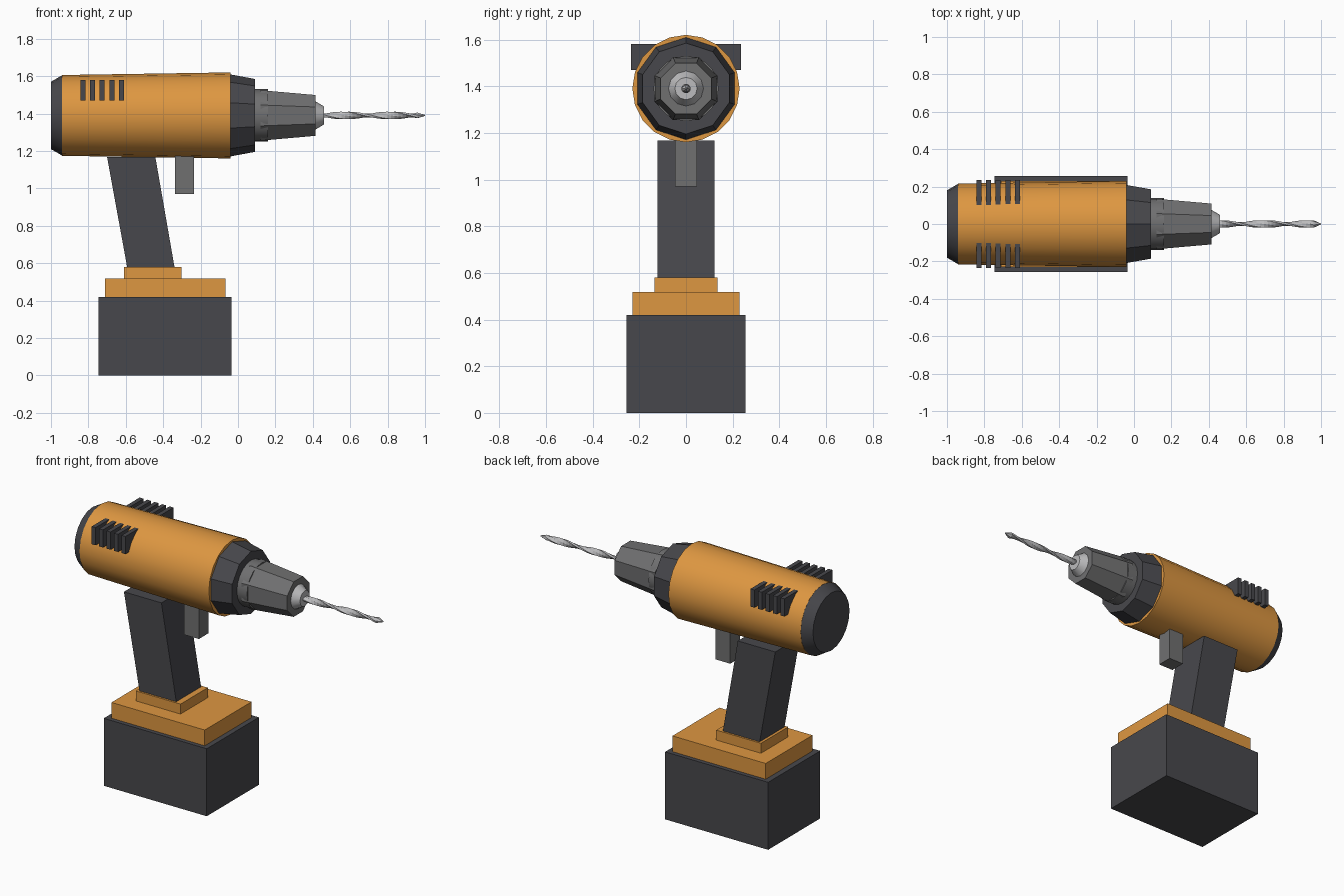
import bpy, bmesh, math

if "Cube" in bpy.data.objects:
    bpy.data.objects.remove(bpy.data.objects["Cube"])

AXIS_Z = 1.39  # height of the barrel axis


def material(name, rgb):
    m = bpy.data.materials.new(name)
    m.diffuse_color = (*rgb, 1)
    m.use_nodes = True
    m.node_tree.nodes["Principled BSDF"].inputs["Base Color"].default_value = m.diffuse_color
    return m


ORANGE = material("orange", (0.73, 0.31, 0.053))
DARK = material("dark_grey", (0.064, 0.064, 0.072))
GREY = material("mid_grey", (0.16, 0.16, 0.163))
SILVER = material("silver", (0.50, 0.50, 0.51))


def finish(bm, name, mat, smooth=False):
    bmesh.ops.recalc_face_normals(bm, faces=bm.faces)
    me = bpy.data.meshes.new(name)
    bm.to_mesh(me)
    bm.free()
    me.materials.append(mat)
    ob = bpy.data.objects.new(name, me)
    bpy.context.collection.objects.link(ob)
    if smooth:
        bpy.ops.object.select_all(action='DESELECT')
        ob.select_set(True)
        bpy.context.view_layer.objects.active = ob
        bpy.ops.object.shade_smooth_by_angle(angle=math.radians(30))
    return ob


def loft(name, mat, sections, smooth=False):
    """Skin closed rings of points and cap both ends."""
    bm = bmesh.new()
    rings = [[bm.verts.new(p) for p in s] for s in sections]
    n = len(rings[0])
    for a, b in zip(rings, rings[1:]):
        for i in range(n):
            j = (i + 1) % n
            bm.faces.new((a[i], a[j], b[j], b[i]))
    bm.faces.new(rings[0])
    bm.faces.new(rings[-1])
    return finish(bm, name, mat, smooth)


def ring(x, ry, rz, sides, turn=0.0):
    """Ring around the barrel axis, elliptical, rotated by turn."""
    pts = []
    for i in range(sides):
        a = 2 * math.pi * i / sides
        y, z = ry * math.sin(a), rz * math.cos(a)
        pts.append((x, y * math.cos(turn) - z * math.sin(turn),
                    AXIS_Z + y * math.sin(turn) + z * math.cos(turn)))
    return pts


def turned(name, mat, profile, sides, turn=0.0, smooth=False):
    return loft(name, mat, [ring(x, r, r, sides, turn) for x, r in profile], smooth)


def rect(x0, x1, hy, z):
    return [(x0, -hy, z), (x1, -hy, z), (x1, hy, z), (x0, hy, z)]


def box(name, mat, x0, x1, hy, z0, z1):
    return loft(name, mat, [rect(x0, x1, hy, z0), rect(x0, x1, hy, z1)])


# Barrel: motor housing, rear cap, gearbox collar
turned("motor_housing", ORANGE, [(-0.94, 0.216), (-0.04, 0.23)], 20, smooth=True)
turned("rear_cap", DARK, [(-1.0, 0.18), (-0.938, 0.216)], 20, smooth=True)
turned("gearbox_collar", DARK, [(-0.045, 0.22), (0.09, 0.195)], 10)

# Chuck
turned("chuck_ring", GREY, [(0.085, 0.14), (0.16, 0.14)], 20, smooth=True)
turned("chuck_jaw_sleeve", GREY, [(0.12, 0.146), (0.415, 0.118)], 8, math.pi / 8)
turned("chuck_nose", SILVER, [(0.41, 0.078), (0.46, 0.048)], 12, smooth=True)

# Twisted drill bit with a pointed tip
steps = 24
bit = []
for k in range(steps + 1):
    t = k / steps
    bit.append(ring(0.45 + 0.49 * t, 0.022, 0.011, 6, t * 2 * math.pi))
bit.append(ring(0.96, 0.021, 0.016, 6, 2.1 * math.pi))
bit.append(ring(0.999, 0.003, 0.003, 6, 2.2 * math.pi))
loft("drill_bit", SILVER, bit)

# Cooling vent slats, passing through the housing to both sides
for i in range(5):
    x = -0.829 + 0.0515 * i
    box(f"vent_slat_{i + 1}", DARK, x - 0.0135, x + 0.0135, 0.236, 1.47, 1.58)

# Slanted handle and trigger
loft("handle", DARK, [rect(-0.591, -0.338, 0.122, 0.57),
                      rect(-0.70, -0.442, 0.122, 1.168)])
box("trigger", GREY, -0.338, -0.236, 0.048, 0.97, 1.18)

# Foot plates and battery
box("handle_foot", ORANGE, -0.61, -0.302, 0.134, 0.515, 0.58)
box("battery_mount", ORANGE, -0.71, -0.068, 0.23, 0.415, 0.518)
box("battery", DARK, -0.745, -0.036, 0.256, 0.0, 0.42)
